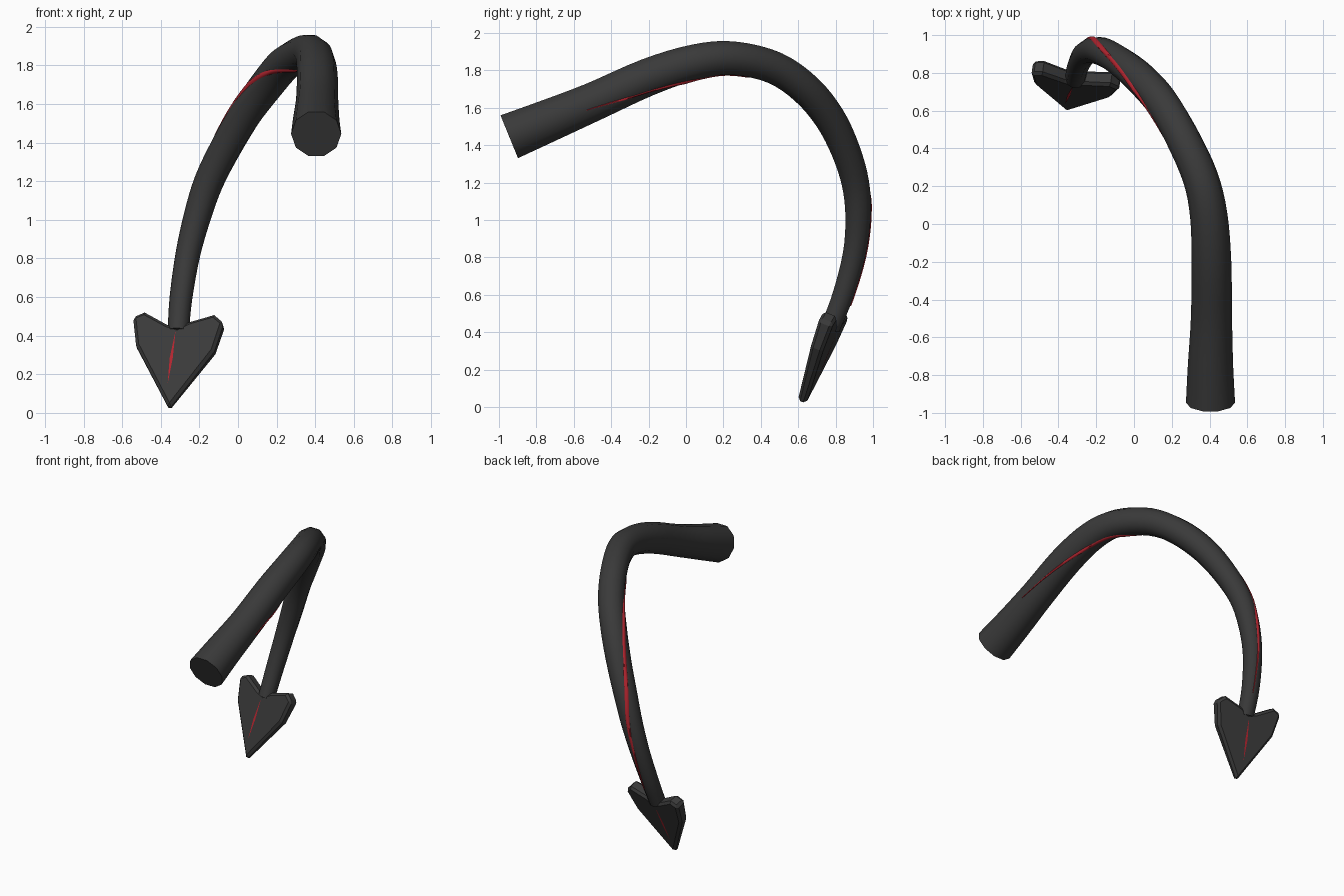
import bpy, bmesh
from math import sin, cos, pi, radians
from mathutils import Vector

cube = bpy.data.objects.get("Cube")
if cube:
    bpy.data.objects.remove(cube, do_unlink=True)


def material(name, color):
    mat = bpy.data.materials.new(name)
    mat.use_nodes = True
    mat.diffuse_color = color
    mat.node_tree.nodes["Principled BSDF"].inputs["Base Color"].default_value = color
    return mat


CHARCOAL = material("charcoal", (0.042, 0.042, 0.042, 1))
RED = material("red", (0.45, 0.018, 0.028, 1))


def build(name, verts, faces, mat, smooth=None):
    bm = bmesh.new()
    vs = [bm.verts.new(v) for v in verts]
    for f in faces:
        bm.faces.new([vs[i] for i in f])
    bmesh.ops.recalc_face_normals(bm, faces=bm.faces)
    mesh = bpy.data.meshes.new(name)
    bm.to_mesh(mesh)
    bm.free()
    mesh.materials.append(mat)
    obj = bpy.data.objects.new(name, mesh)
    bpy.context.collection.objects.link(obj)
    if smooth:
        bpy.ops.object.select_all(action="DESELECT")
        obj.select_set(True)
        bpy.context.view_layer.objects.active = obj
        bpy.ops.object.shade_smooth_by_angle(angle=radians(smooth))
    return obj


def spline(points, t):
    """Smooth curve through evenly numbered control points."""
    i = min(int(t), len(points) - 2)
    f = t - i
    b, c = points[i], points[i + 1]
    a = points[i - 1] if i > 0 else b * 2 - c
    d = points[i + 2] if i + 2 < len(points) else c * 2 - b
    return (b * 2 + (c - a) * f + (a * 2 - b * 5 + c * 4 - d) * f ** 2
            + (b * 3 - a - c * 3 + d) * f ** 3) * 0.5


# Tail path: x, y, z, radius
PATH = [Vector(p) for p in (
    (.405, -.945, 1.445, .13), (.405, -.75, 1.525, .12), (.41, -.5, 1.63, .109),
    (.41, -.2, 1.765, .105), (.395, .05, 1.845, .099), (.35, .25, 1.865, .094),
    (.25, .47, 1.815, .091), (.15, .64, 1.70, .09), (.04, .765, 1.55, .087),
    (-.06, .85, 1.38, .082), (-.15, .905, 1.2, .077), (-.21, .92, 1.02, .071),
    (-.26, .90, .82, .064), (-.295, .84, .6, .059), (-.31, .77, .42, .055))]
SIDES = 10
END = len(PATH) - 1


def frame(t):
    p = spline(PATH, t)
    tangent = (spline(PATH, min(t + .05, END)) - spline(PATH, max(t - .05, 0))).xyz.normalized()
    side = Vector((1, 0, 0))
    side = (side - tangent * side.dot(tangent)).normalized()
    return p.xyz, p.w, side, side.cross(tangent)


# Tail tube
verts, faces = [], []
rings = END * 4 + 1
for k in range(rings):
    c, r, s, o = frame(k / 4)
    verts += [c + (s * cos(a) + o * sin(a)) * r
              for a in (2 * pi * j / SIDES for j in range(SIDES))]
for k in range(rings - 1):
    for j in range(SIDES):
        a, b = k * SIDES + j, k * SIDES + (j + 1) % SIDES
        faces.append((a, b, b + SIDES, a + SIDES))
faces += [tuple(range(SIDES)), tuple(range((rings - 1) * SIDES, rings * SIDES))]
build("tail", verts, faces, CHARCOAL, 50)

# Red stripe winding around the tail: one angle per path point, from FIRST on
FIRST, LAST = 1.85, 13.2
ANGLES = [Vector((a, 0)) for a in (
    0, -5, -18, -50, -78, -95, -135, -172, -190, -208, -230, -255, -270, -285, -292)]
verts, faces = [], []
ROWS = 120
for k in range(ROWS + 1):
    f = k / ROWS
    t = FIRST + (LAST - FIRST) * f
    c, r, s, o = frame(t)
    mid = radians(spline(ANGLES, t).x)
    half = .002 + .014 * min(1, 5 * f, 5 * (1 - f))
    for e in (-1, -.5, 0, .5, 1):
        a = mid + e * half / r
        flat = r * cos(pi / SIDES) / cos(a % (2 * pi / SIDES) - pi / SIDES)
        d = flat + (.005 if abs(e) < 1 else -.002)
        verts.append(c + (s * cos(a) + o * sin(a)) * d)
for k in range(ROWS):
    for j in range(4):
        a = k * 5 + j
        faces.append((a, a + 1, a + 6, a + 5))
build("tail_stripe", verts, faces, RED, 60)

# Arrow-shaped tip: a tilted plate, outlined in x and z
TIP = Vector((-.355, .615, .016))
up = Vector((.05, .16, .42)).normalized()
across = Vector((.47, -.08, -.025))
normal = across.cross(up).normalized()
OUTLINE = ((-.355, .016), (-.12, .31), (-.07, .455), (-.12, .497), (-.25, .46),
           (-.31, .43), (-.36, .445), (-.48, .51), (-.54, .485), (-.525, .34))


def on_plate(x, z, depth):
    dx, dz = x - TIP.x, z - TIP.z
    y = TIP.y - (normal.x * dx + normal.z * dz) / normal.y
    return Vector((x, y, z)) + normal * depth


def thickness(z):
    return .024 + .036 * z


n = len(OUTLINE)
verts = [on_plate(x, z, side * thickness(z)) for side in (1, -1) for x, z in OUTLINE]
faces = [tuple(range(n)), tuple(range(n, 2 * n))]
faces += [(i, (i + 1) % n, (i + 1) % n + n, i + n) for i in range(n)]
tip = build("arrow_tip", verts, faces, CHARCOAL)
bevel = tip.modifiers.new("Bevel", "BEVEL")
bevel.width = .016
bevel.segments = 1
bevel.limit_method = "ANGLE"
bevel.angle_limit = radians(60)

# Red slits on both faces of the tip
SLIT = ((-.36, .14), (-.333, .27), (-.318, .41), (-.349, .27))
for name, side in (("front_slit", 1), ("back_slit", -1)):
    verts = [on_plate(x, z, side * (thickness(z) + .003)) for x, z in SLIT]
    plate = build(name, verts, [(0, 1, 2, 3)], RED)
    if plate.data.polygons[0].normal.dot(normal) * side < 0:
        plate.data.flip_normals()
